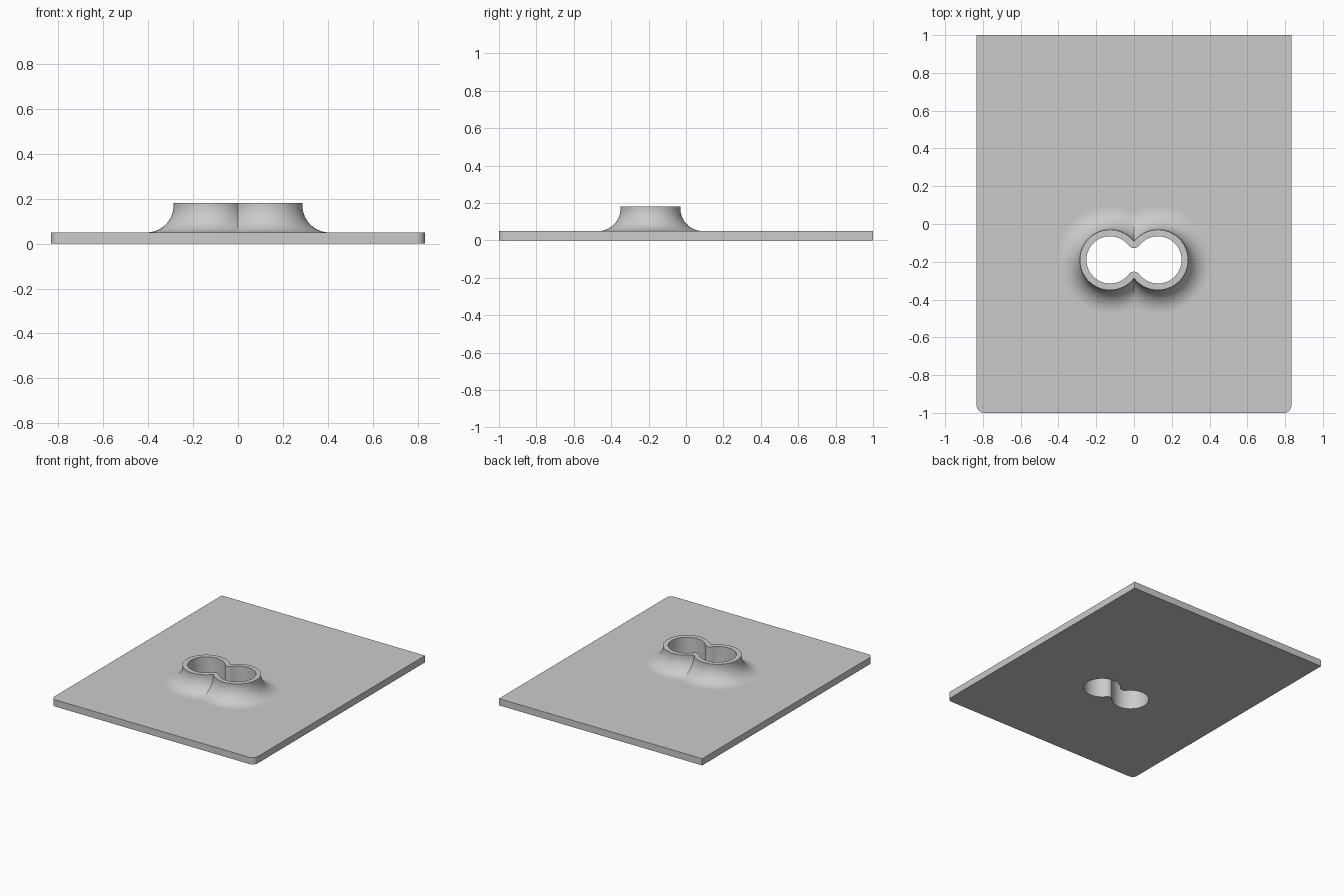
import bpy
import bmesh
from math import acos, atan2, cos, sin, pi, sqrt, radians

cube = bpy.data.objects.get("Cube")
if cube:
    bpy.data.objects.remove(cube)

HALF_W, HALF_D, CORNER = 0.833, 1.0, 0.04
PLATE_Z, TOP_Z = 0.055 - 0.005, 0.18
CX, CY = 0.127, -0.19             # lobe centre offset and collar position
OUTER, WALL, FILLET = 0.16, 0.035, 0.12
ARC, TIP, STEPS = 48, 8, 14

grey = bpy.data.materials.new("light grey")
grey.use_nodes = True
grey.diffuse_color = (0.6, 0.6, 0.6, 1)
grey.node_tree.nodes["Principled BSDF"].inputs["Base Color"].default_value = (0.6, 0.6, 0.6, 1)


def figure_eight(radius, tip):
    """Two joined lobes; their waist points are rounded by the tip radius."""
    reach = radius + tip
    waist = sqrt(reach ** 2 - CX ** 2)
    end = acos(-CX / reach)
    right = []
    for i in range(ARC + 1):
        a = -end + 2 * end * i / ARC
        right.append((CX + radius * cos(a), radius * sin(a)))
    start = atan2(-waist, CX)
    for i in range(1, TIP):
        a = start + (-pi - 2 * start) * i / TIP
        right.append((tip * cos(a), waist + tip * sin(a)))
    half_turn = [(-x, -y) for x, y in right]
    return [(x, y + CY) for x, y in right + half_turn]


def plate_outline():
    """Rectangle with the two front corners rounded."""
    pts = [(HALF_W, HALF_D), (-HALF_W, HALF_D)]
    for sx, first in ((-1, pi), (1, 1.5 * pi)):
        for i in range(9):
            a = first + i * pi / 16
            pts.append((sx * (HALF_W - CORNER) + CORNER * cos(a),
                        -HALF_D + CORNER + CORNER * sin(a)))
    return pts


bm = bmesh.new()


def ring(points, z):
    return [bm.verts.new((x, y, z)) for x, y in points]


def bridge(a, b):
    for i in range(len(a)):
        j = (i + 1) % len(a)
        bm.faces.new((a[i], a[j], b[j], b[i]))


# Collar: flared outside, flat rim, straight bore
rings = []
for i in range(STEPS + 1):
    a = i / STEPS * pi / 2
    rings.append(ring(figure_eight(OUTER + FILLET * (1 - sin(a)), 0),
                      PLATE_Z + FILLET * (1 - cos(a))))
rings.append(ring(figure_eight(OUTER, 0), TOP_Z))
rings.append(ring(figure_eight(OUTER - WALL, WALL), TOP_Z))
rings.append(ring(figure_eight(OUTER - WALL, WALL), 0))
for lower, upper in zip(rings, rings[1:]):
    bridge(lower, upper)

# Plate edge
bridge(ring(plate_outline(), 0), ring(plate_outline(), PLATE_Z))
bmesh.ops.remove_doubles(bm, verts=bm.verts, dist=0.00001)

# Plate top and underside, filled around the collar
for z in (0, PLATE_Z):
    edges = [e for e in bm.edges if e.is_boundary
             and all(abs(v.co.z - z) < 0.0001 for v in e.verts)]
    bmesh.ops.triangle_fill(bm, edges=edges, use_beauty=True,
                            normal=(0, 0, 1 if z else -1))
bmesh.ops.recalc_face_normals(bm, faces=bm.faces)

mesh = bpy.data.meshes.new("plate_with_collar")
bm.to_mesh(mesh)
bm.free()
mesh.materials.append(grey)
plate = bpy.data.objects.new("plate_with_collar", mesh)
bpy.context.collection.objects.link(plate)

# Smooth collar, flat level faces
bpy.ops.object.select_all(action="DESELECT")
plate.select_set(True)
bpy.context.view_layer.objects.active = plate
bpy.ops.object.shade_smooth_by_angle(angle=radians(25))
for face in mesh.polygons:
    if abs(face.normal.z) > 0.9999:
        face.use_smooth = False
